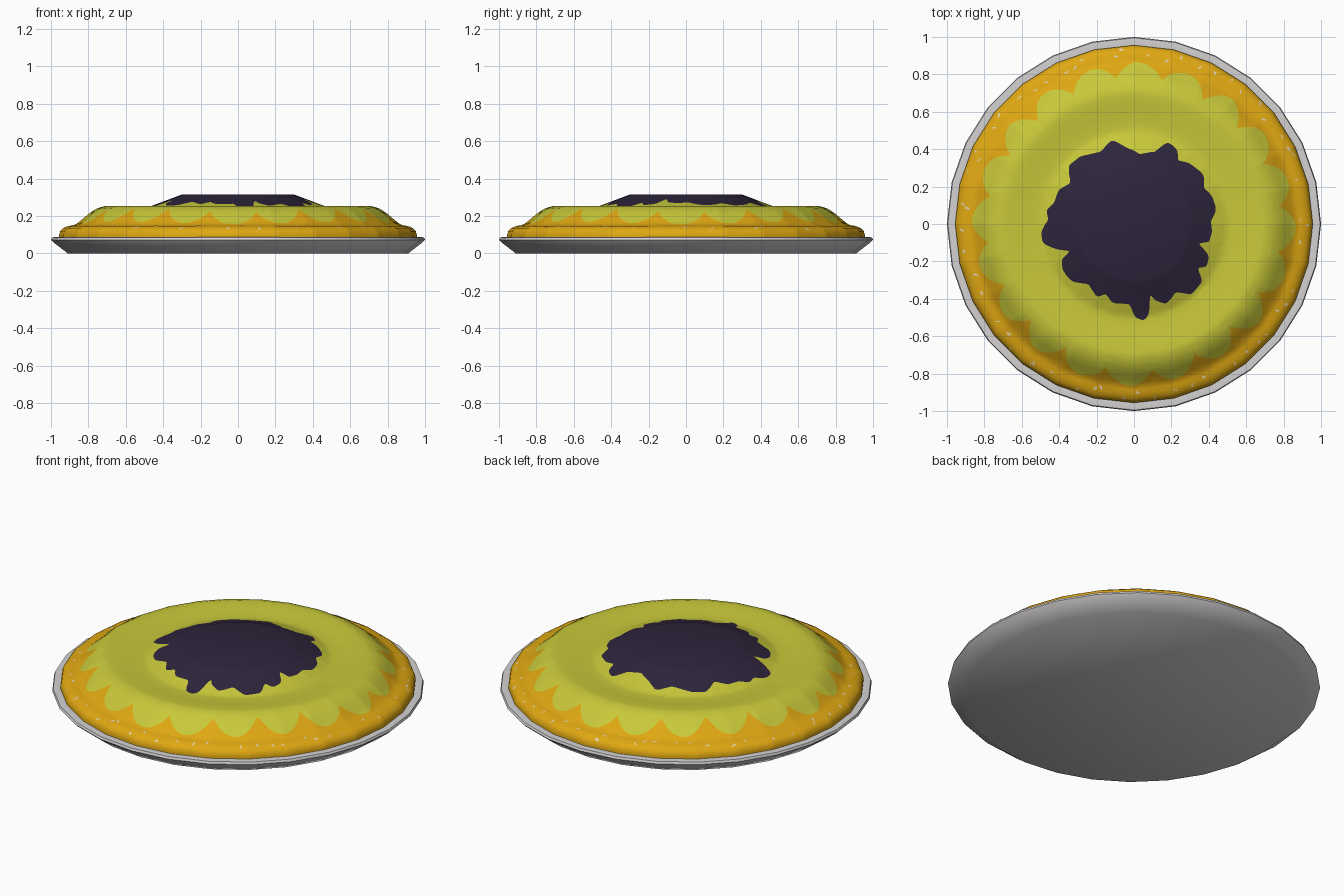
import bpy, bmesh, math, random
from math import sin, cos, pi, radians

if "Cube" in bpy.data.objects:
    bpy.data.objects.remove(bpy.data.objects["Cube"])

SIDES = 28
FINE = SIDES * 16

def material(name, rgb):
    m = bpy.data.materials.new(name)
    m.diffuse_color = (*rgb, 1)
    m.use_nodes = True
    m.node_tree.nodes["Principled BSDF"].inputs["Base Color"].default_value = m.diffuse_color
    return m

glaze = material("dark berry", (0.027, 0.018, 0.045))
custard = material("lime yellow", (0.58, 0.58, 0.042))
crust = material("golden orange", (0.74, 0.39, 0.006))
china = material("pale china", (0.66, 0.64, 0.64))
fleck_col = material("pale crumb", (0.76, 0.62, 0.42))

def finish(name, bm, mats, smooth=None):
    bmesh.ops.recalc_face_normals(bm, faces=bm.faces)
    me = bpy.data.meshes.new(name)
    bm.to_mesh(me)
    bm.free()
    for m in mats:
        me.materials.append(m)
    ob = bpy.data.objects.new(name, me)
    bpy.context.collection.objects.link(ob)
    if smooth:
        bpy.context.view_layer.objects.active = ob
        ob.select_set(True)
        bpy.ops.object.shade_smooth_by_angle(angle=radians(smooth))
        ob.select_set(False)
    return ob

def polygon(t):
    """Radius factor turning a circle into the low-poly outline."""
    step = 2 * pi / SIDES
    return cos(step / 2) / cos(t % step - step / 2)

def lerp_table(tab, x):
    for (a, u), (b, v) in zip(tab, tab[1:]):
        if x <= b:
            return u + (v - u) * (x - a) / (b - a)
    return tab[-1][1]

def loft(bm, rings, mats):
    """rings: lists of points; mats: material index of each band."""
    vs = [[bm.verts.new(p) for p in r] for r in rings]
    n = len(rings[0])
    for k, m in enumerate(mats):
        for i in range(n):
            j = (i + 1) % n
            f = bm.faces.new((vs[k][i], vs[k][j], vs[k + 1][j], vs[k + 1][i]))
            f.material_index = m
    return vs

# plate
bm = bmesh.new()
prof = [(0.91, 0), (0.985, 0.058), (1.0, 0.073), (0.995, 0.086), (0.97, 0.088), (0.90, 0.08)]
rings = [[(r * cos(2 * pi * i / SIDES), r * sin(2 * pi * i / SIDES), z) for i in range(SIDES)]
         for r, z in prof]
vs = loft(bm, rings, [0] * (len(prof) - 1))
bm.faces.new(vs[0])
bm.faces.new(vs[-1])
finish("plate", bm, [china], 45)

# height of the pie by radius
height = [(0, 0.315), (0.30, 0.315), (0.50, 0.24), (0.56, 0.241), (0.62, 0.248), (0.67, 0.254),
          (0.71, 0.254), (0.75, 0.243), (0.79, 0.22), (0.83, 0.185), (0.86, 0.16), (0.88, 0.151),
          (0.91, 0.146), (0.935, 0.135), (0.95, 0.12), (0.956, 0.10)]

# splashed outline of the dark glaze
splash = [(-.12, .45), (-.04, .41), (.03, .375), (.11, .385), (.18, .44), (.235, .395), (.235, .34),
          (.30, .325), (.375, .26), (.375, .19), (.42, .15), (.44, .07), (.41, .01), (.42, -.04),
          (.40, -.10), (.34, -.10), (.40, -.165), (.39, -.23), (.34, -.235), (.365, -.31),
          (.31, -.375), (.225, -.365), (.17, -.43), (.105, -.405), (.08, -.36), (.085, -.475),
          (.055, -.52), (.005, -.50), (-.02, -.43), (-.12, -.42), (-.15, -.375), (-.20, -.39),
          (-.245, -.32), (-.33, -.31), (-.385, -.245), (-.385, -.18), (-.33, -.145),
          (-.42, -.135), (-.49, -.10), (-.50, -.045), (-.46, .02), (-.47, .075), (-.43, .11),
          (-.405, .18), (-.34, .22), (-.35, .315), (-.29, .36), (-.18, .385)]
polar = sorted((math.atan2(y, x) % (2 * pi), math.hypot(x, y)) for x, y in splash)
polar = [(polar[-1][0] - 2 * pi, polar[-1][1])] + polar + [(polar[0][0] + 2 * pi, polar[0][1])]

def glaze_edge(t):
    return sum(lerp_table(polar, (t + d) % (2 * pi)) for d in (-0.02, 0, 0.02)) / 3

# scalloped outline of the custard
def custard_edge(t):
    diag = abs(sin(2 * t))
    notch, tip = 0.795 - 0.05 * diag, 0.868 - 0.018 * diag
    return notch + (tip - notch) * abs(cos(10 * (t - radians(88)))) ** 0.7

def fixed(r):
    return lambda t: r

# pie top: bands run between outlines, split into steps
stops = [(fixed(0.30), 0, 0), (glaze_edge, 7, 0), (fixed(0.545), 6, 1), (fixed(0.60), 1, 1),
         (fixed(0.65), 1, 1), (fixed(0.69), 1, 1), (fixed(0.71), 1, 1), (custard_edge, 7, 1),
         (fixed(0.885), 5, 2), (fixed(0.91), 1, 2), (fixed(0.935), 1, 2), (fixed(0.95), 1, 2),
         (fixed(0.956), 1, 2)]
bm = bmesh.new()
angles = [2 * pi * i / FINE for i in range(FINE)]

def ring(fn):
    out = []
    for t in angles:
        r = fn(t)
        k = r * polygon(t)
        out.append((k * cos(t), k * sin(t), lerp_table(height, r)))
    return out

rings, mats = [ring(stops[0][0])], []
for (f0, _, _), (f1, steps, m) in zip(stops, stops[1:]):
    for s in range(1, steps + 1):
        u = s / steps
        rings.append(ring(lambda t: f0(t) * (1 - u) + f1(t) * u))
        mats.append(m)
rings.append([(x, y, 0.08) for x, y, z in rings[-1]])
mats.append(2)
vs = loft(bm, rings, mats)
bm.faces.new(vs[0]).material_index = 0
finish("pie", bm, [glaze, custard, crust], 40)

# pale crumbs scattered on the crust
random.seed(4)
bm = bmesh.new()
for i in range(60):
    t = 2 * pi * (i + random.random()) / 60
    r = random.uniform(0.885, 0.94)
    a, w, h = random.uniform(0, pi), random.uniform(0.007, 0.013), random.uniform(0.003, 0.006)
    quad = []
    for sx, sy in ((-1, -1), (1, -1), (1, 1), (-1, 1)):
        x = r * cos(t) + sx * w * cos(a) - sy * h * sin(a)
        y = r * sin(t) + sx * w * sin(a) + sy * h * cos(a)
        q = math.hypot(x, y) / polygon(math.atan2(y, x))
        quad.append(bm.verts.new((x, y, lerp_table(height, q) + 0.002)))
    bm.faces.new(quad)
finish("crumbs", bm, [fleck_col])
